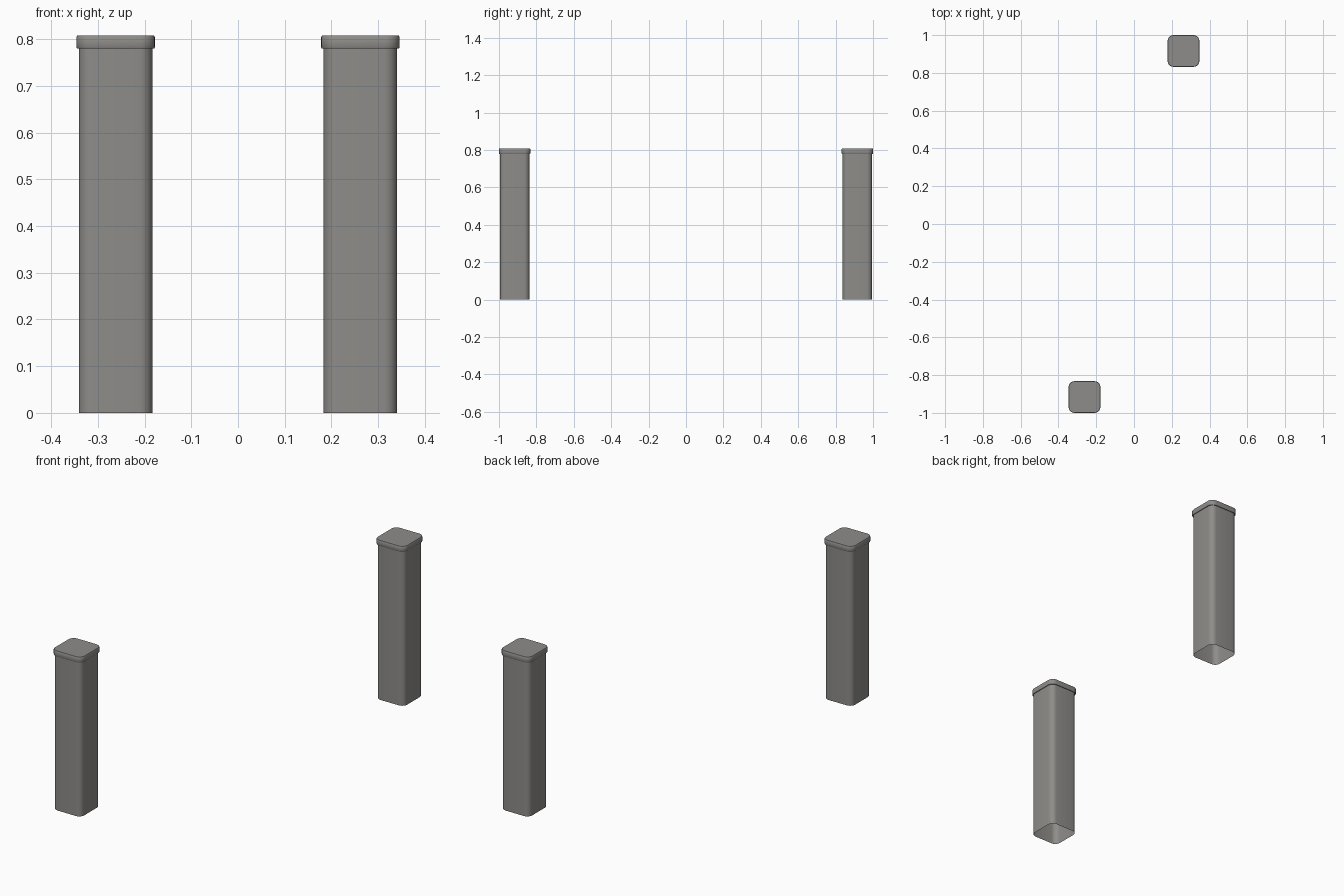
import bpy, bmesh, math

if "Cube" in bpy.data.objects:
    bpy.data.objects.remove(bpy.data.objects["Cube"])

stone = bpy.data.materials.new("warm_grey")
stone.diffuse_color = (0.27, 0.265, 0.252, 1)
stone.use_nodes = True
stone.node_tree.nodes["Principled BSDF"].inputs["Base Color"].default_value = stone.diffuse_color


def ring(bm, half, radius, z, seg=6):
    """Rounded square of vertices at height z."""
    out = []
    for k in range(4):
        mid = math.radians(45 + 90 * k)
        cx = math.copysign(half - radius, math.cos(mid))
        cy = math.copysign(half - radius, math.sin(mid))
        for i in range(seg + 1):
            a = math.radians(90 * k + 90 * i / seg)
            out.append(bm.verts.new((cx + radius * math.cos(a),
                                     cy + radius * math.sin(a), z)))
    return out


def loft(name, sections, loc, close_top):
    """Skin a stack of rounded squares; the bottom stays open."""
    bm = bmesh.new()
    rings = [ring(bm, *s) for s in sections]
    for lo, hi in zip(rings, rings[1:]):
        n = len(lo)
        for i in range(n):
            j = (i + 1) % n
            bm.faces.new((lo[i], lo[j], hi[j], hi[i]))
    if close_top:
        bm.faces.new(rings[-1])
    mesh = bpy.data.meshes.new(name)
    bm.to_mesh(mesh)
    bm.free()
    mesh.materials.append(stone)
    ob = bpy.data.objects.new(name, mesh)
    ob.location = loc
    bpy.context.collection.objects.link(ob)
    bpy.ops.object.select_all(action='DESELECT')
    ob.select_set(True)
    bpy.context.view_layer.objects.active = ob
    bpy.ops.object.shade_smooth_by_angle(angle=math.radians(35))


for side, s in (("front", -1), ("back", 1)):
    loc = (0.262 * s, 0.916 * s, 0)
    # Hollow post shaft, open underneath
    loft(side + "_post", [(0.079, 0.028, 0), (0.079, 0.028, 0.78)], loc, False)
    # Slightly wider cap with softened edges
    loft(side + "_cap", [(0.079, 0.028, 0.780), (0.0825, 0.030, 0.780),
                         (0.084, 0.031, 0.783), (0.084, 0.031, 0.805),
                         (0.082, 0.029, 0.808)], loc, True)
